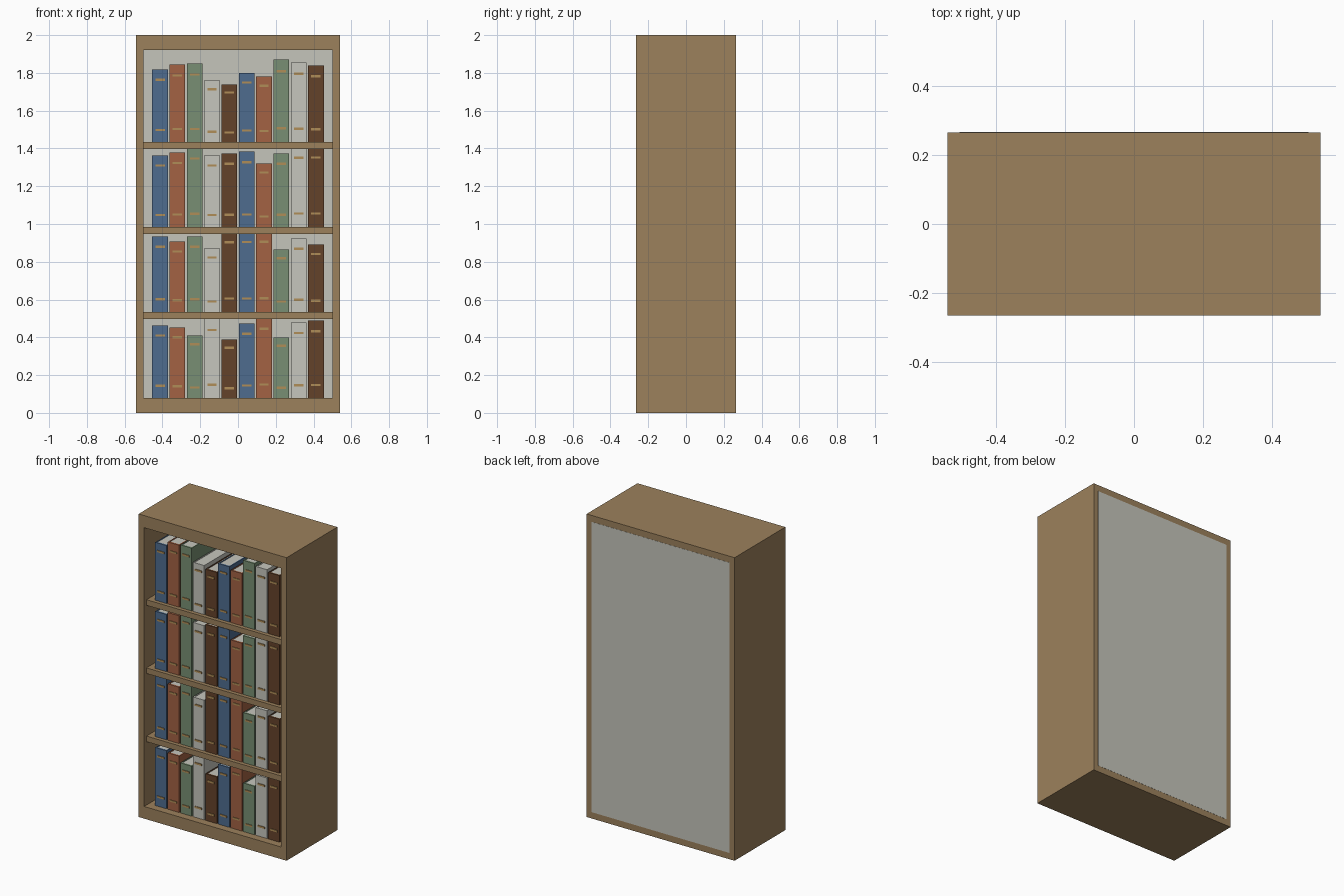
import bpy

if "Cube" in bpy.data.objects:
    bpy.data.objects.remove(bpy.data.objects["Cube"])


def srgb(r, g, b):
    def lin(c):
        c /= 255
        return c / 12.92 if c <= 0.04045 else ((c + 0.055) / 1.055) ** 2.4
    return (lin(r), lin(g), lin(b), 1)


def material(name, rgb):
    m = bpy.data.materials.new(name)
    m.diffuse_color = srgb(*rgb)
    m.use_nodes = True
    m.node_tree.nodes["Principled BSDF"].inputs["Base Color"].default_value = m.diffuse_color
    return m


wood = material("oak wood", (156, 129, 92))
panel = material("pale panel", (197, 197, 187))
gold = material("gold band", (176, 141, 87))
cream = material("cream paper", (198, 198, 189))
cloths = [material("blue cloth", (78, 108, 143)),
          material("red cloth", (163, 98, 68)),
          material("green cloth", (120, 143, 115)),
          cream,
          material("brown leather", (100, 66, 42))]


def boxes(name, parts):
    """One object from (x0, x1, y0, y1, z0, z1, material) boxes."""
    verts, faces, slots, mats = [], [], [], []
    for x0, x1, y0, y1, z0, z1, mat in parts:
        n = len(verts)
        verts += [(x, y, z) for z in (z0, z1) for x, y in
                  ((x0, y0), (x1, y0), (x1, y1), (x0, y1))]
        quads = [(3, 2, 1, 0), (4, 5, 6, 7)]
        quads += [(i, (i + 1) % 4, (i + 1) % 4 + 4, i + 4) for i in range(4)]
        faces += [tuple(n + i for i in q) for q in quads]
        if mat not in mats:
            mats.append(mat)
        slots += [mats.index(mat)] * 6
    mesh = bpy.data.meshes.new(name)
    mesh.from_pydata(verts, [], faces)
    for m in mats:
        mesh.materials.append(m)
    for poly, slot in zip(mesh.polygons, slots):
        poly.material_index = slot
    obj = bpy.data.objects.new(name, mesh)
    bpy.context.collection.objects.link(obj)
    return obj


# Case: sides, top, bottom and back panel
W, IN, D = 0.54, 0.50, 0.265
boxes("left_side", [(-W, -IN, -D, D, 0, 2, wood)])
boxes("right_side", [(IN, W, -D, D, 0, 2, wood)])
boxes("bottom_board", [(-IN, IN, -D, D, 0, 0.08, wood)])
boxes("top_board", [(-IN, IN, -D, D, 1.92, 2, wood)])
boxes("back_panel", [(-IN - 0.005, IN + 0.005, D - 0.03, D + 0.001, 0.042, 1.958, panel)])

# Shelves
for i, z in enumerate((0.498, 0.948, 1.398)):
    boxes(f"shelf_{i + 1}", [(-IN, IN, -0.24, D - 0.03, z, z + 0.037, wood)])

# Books: spine, two covers, page block and two gold bands on the spine
FRONT, BACK, HALF, COVER = -0.215, 0.15, 0.0415, 0.007


def book(name, x, z, h, cloth):
    x0, x1, top = x - HALF, x + HALF, z + h
    parts = [(x0, x1, FRONT, FRONT + 0.012, z, top, cloth),
             (x0, x0 + COVER, FRONT + 0.012, BACK, z, top, cloth),
             (x1 - COVER, x1, FRONT + 0.012, BACK, z, top, cloth),
             (x0 + COVER, x1 - COVER, FRONT + 0.012, BACK - 0.008,
              z + 0.003, top - 0.003, cream)]
    for f in (0.165, 0.86):
        zb = z + f * h
        parts.append((x - 0.025, x + 0.025, FRONT - 0.004, FRONT,
                      zb - 0.006, zb + 0.006, gold))
    boxes(name, parts)


rows = [
    (0.08, (0.383, 0.372, 0.33, 0.417, 0.308, 0.394, 0.425, 0.32, 0.399, 0.41)),
    (0.535, (0.40, 0.372, 0.40, 0.335, 0.428, 0.43, 0.432, 0.33, 0.388, 0.356)),
    (0.985, (0.377, 0.393, 0.42, 0.377, 0.388, 0.398, 0.335, 0.388, 0.425, 0.427)),
    (1.435, (0.382, 0.409, 0.414, 0.324, 0.303, 0.365, 0.345, 0.435, 0.419, 0.404)),
]
for r, (z, heights) in enumerate(rows):
    for i, h in enumerate(heights):
        book(f"book_{r + 1}_{i + 1}", (i - 4.5) * 0.0917, z, h, cloths[i % 5])
